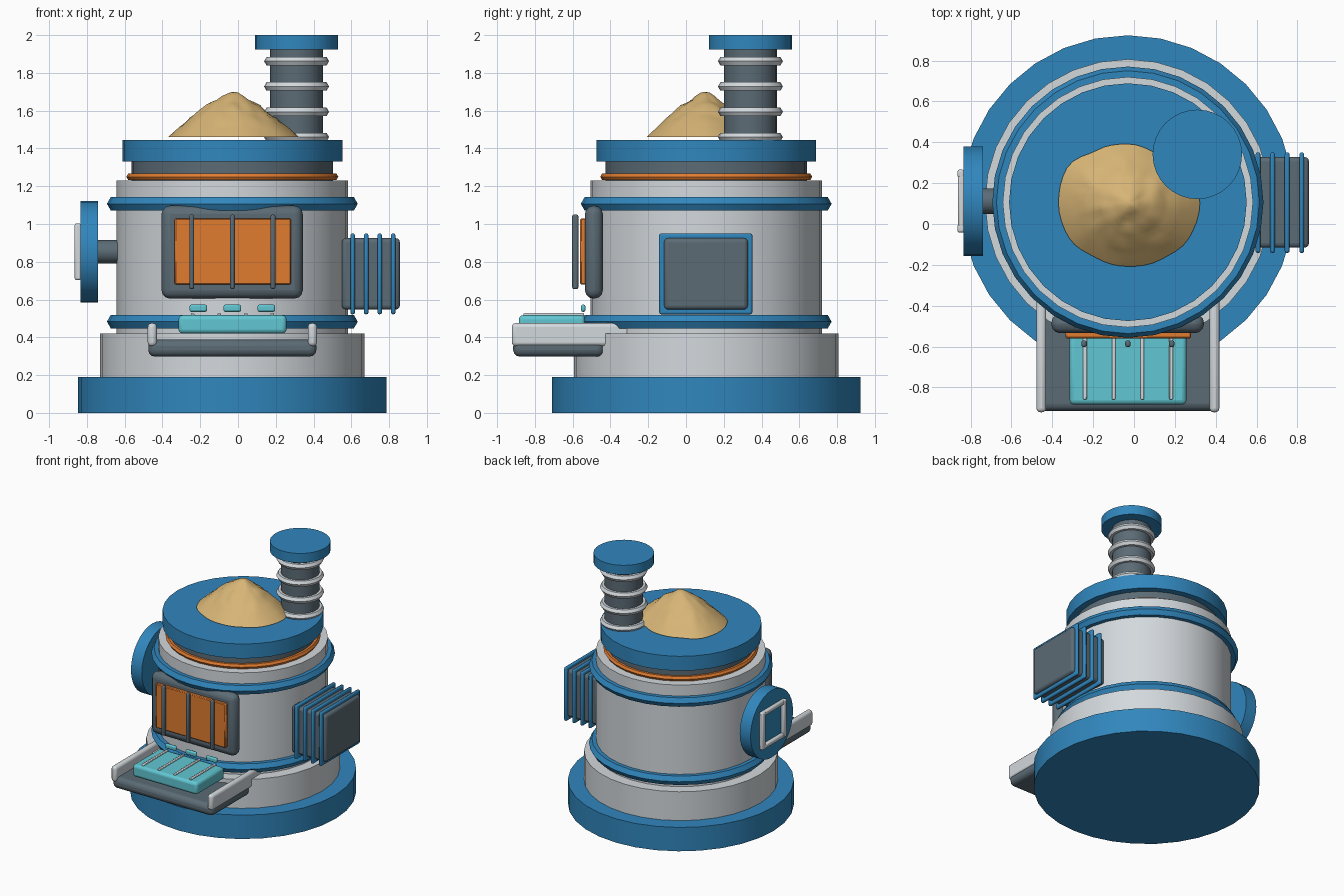
import bpy, bmesh, math
from mathutils import Vector, noise

if "Cube" in bpy.data.objects:
    bpy.data.objects.remove(bpy.data.objects["Cube"])

CX, CY = -0.03, 0.107


def mat(name, rgb):
    m = bpy.data.materials.new(name)
    m.diffuse_color = (*rgb, 1)
    m.use_nodes = True
    m.node_tree.nodes["Principled BSDF"].inputs["Base Color"].default_value = m.diffuse_color
    return m


BLUE = mat("blue", (0.03, 0.24, 0.51))
DARK = mat("slate", (0.105, 0.147, 0.178))
LIGHT = mat("pale_grey", (0.65, 0.69, 0.72))
ORANGE = mat("orange", (0.75, 0.2, 0.03))
CYAN = mat("cyan", (0.12, 0.57, 0.65))
SAND = mat("sand", (0.68, 0.46, 0.18))


def finish(ob, name, m, angle=30):
    ob.name = name
    ob.data.materials.append(m)
    bpy.context.view_layer.objects.active = ob
    ob.select_set(True)
    bpy.ops.object.shade_smooth_by_angle(angle=math.radians(angle))
    ob.select_set(False)
    return ob


def cyl(name, m, x, y, r, z0, z1, n=32):
    bpy.ops.mesh.primitive_cylinder_add(vertices=n, radius=r, depth=z1 - z0,
                                        location=(x, y, (z0 + z1) / 2))
    return finish(bpy.context.object, name, m)


def cyl_x(name, m, y, z, r, x0, x1, n=32):
    bpy.ops.mesh.primitive_cylinder_add(vertices=n, radius=r, depth=x1 - x0,
                                        location=((x0 + x1) / 2, y, z),
                                        rotation=(0, math.pi / 2, 0))
    return finish(bpy.context.object, name, m)


def ring(name, m, x, y, z, major, minor, n=32, k=6):
    bpy.ops.mesh.primitive_torus_add(major_segments=n, minor_segments=k,
                                     major_radius=major, minor_radius=minor,
                                     location=(x, y, z))
    return finish(bpy.context.object, name, m)


def box(name, m, xs, ys, zs, bevel=0.0, seg=3):
    bpy.ops.mesh.primitive_cube_add(size=1)
    ob = bpy.context.object
    lo, hi = Vector((xs[0], ys[0], zs[0])), Vector((xs[1], ys[1], zs[1]))
    for v in ob.data.vertices:
        v.co = v.co * (hi - lo)
    ob.location = (lo + hi) / 2
    if bevel:
        b = ob.modifiers.new("bevel", 'BEVEL')
        b.width, b.segments = bevel, seg
    return finish(ob, name, m, 40)


# Stacked round body
cyl("base", BLUE, CX, CY, 0.817, 0, 0.19)
cyl("lower_tier", LIGHT, CX, CY, 0.70, 0.18, 0.42)
cyl("body", LIGHT, CX, CY, 0.613, 0.41, 1.23)
cyl("neck", DARK, CX, CY, 0.553 - 0.02, 1.22, 1.34)
cyl("lid", BLUE, CX, CY, 0.582, 1.33, 1.445)
for i, z in enumerate((0.483, 1.107)):
    ring(f"body_band_{i}", BLUE, CX, CY, z, 0.623, 0.041)
ring("neck_band", ORANGE, CX, CY, 1.25, 0.54, 0.021)

# Chimney
PX, PY = 0.31, 0.341
cyl("chimney_pipe", DARK, PX, PY, 0.14, 1.44, 1.93, 24)
cyl("chimney_cap", BLUE, PX, PY, 0.219, 1.925, 2.0)
for i in range(4):
    ring(f"chimney_ring_{i}", LIGHT, PX, PY, 1.46 + 0.134 * i, 0.146, 0.026, 24)

# Mound of grain on the lid
outline = [.353, .33, .28, .29, .30, .345, .34, .335, .31, .31, .32, .345]
N, R = 48, 12
bm = bmesh.new()
peak = bm.verts.new((0, 0, 0.24))
rings = []
for j in range(1, R + 1):
    t, row = j / R, []
    for i in range(N):
        f = i * 12 / N
        k, u = int(f), f % 1
        u = u * u * (3 - 2 * u)
        edge = outline[k] * (1 - u) + outline[(k + 1) % 12] * u
        a = 2 * math.pi * i / N
        p = Vector((math.cos(a), math.sin(a), 0)) * edge * t
        bump = noise.noise(p * 18 + Vector((3, 7, 1))) * 0.012 * min(1, 3 * (1 - t))
        p.z = 0.24 * (1 - t ** 1.3) + bump
        row.append(bm.verts.new(p))
    rings.append(row)
for i in range(N):
    i2 = (i + 1) % N
    bm.faces.new((peak, rings[0][i], rings[0][i2]))
    for a, b in zip(rings, rings[1:]):
        bm.faces.new((a[i], b[i], b[i2], a[i2]))
bm.faces.new(rings[-1][::-1])
me = bpy.data.meshes.new("grain_mound")
bm.to_mesh(me)
bm.free()
mound = bpy.data.objects.new("grain_mound", me)
bpy.context.collection.objects.link(mound)
mound.location = (CX, CY - 0.005, 1.46)
finish(mound, "grain_mound", SAND, 40)

# Front window with bars
box("window_frame", DARK, (-0.405, 0.343), (-0.535, -0.44), (0.605, 1.097), 0.045)
box("window_panel", ORANGE, (-0.335, 0.28), (-0.56, -0.52), (0.68, 1.03), 0.006, 1)
for i, x in enumerate((-0.245, -0.03, 0.185)):
    box(f"window_bar_{i}", DARK, (x - 0.013, x + 0.013), (-0.603, -0.57),
        (0.655, 1.05), 0.01, 2)

# Front tray, side rails, pad, slats and tabs
box("tray", DARK, (-0.475, 0.415), (-0.915, -0.434), (0.298, 0.388), 0.035)
for s, n in ((-1, "left"), (1, "right")):
    x = CX + s * 0.424
    box(f"tray_rail_{n}", LIGHT, (x - 0.024, x + 0.024), (-0.922, -0.3),
        (0.353, 0.475), 0.02)
box("tray_pad", CYAN, (-0.315, 0.257), (-0.885, -0.535), (0.42, 0.517), 0.022)
for i in range(4):
    x = -0.24 + 0.1405 * i
    box(f"pad_slat_{i}", LIGHT, (x - 0.009, x + 0.009), (-0.86, -0.54),
        (0.512, 0.528), 0.005, 2)
for i in range(3):
    x = CX + (i - 1) * 0.18
    box(f"pad_tab_{i}", CYAN, (x - 0.047, x + 0.047), (-0.556, -0.532),
        (0.535, 0.573), 0.01, 2)

# Side wheel with a square grip
WY, WZ = 0.112, 0.853
cyl_x("wheel_axle", DARK, WY, WZ, 0.063, -0.75, -0.6, 24)
cyl_x("wheel", BLUE, WY, WZ, 0.268, -0.835, -0.74)
for s in (-1, 1):
    y, z = WY + s * 0.134, WZ + s * 0.132
    box(f"grip_upright_{s}", LIGHT, (-0.865, -0.83), (y - 0.02, y + 0.02),
        (WZ - 0.15, WZ + 0.15), 0.01, 2)
    box(f"grip_crossbar_{s}", LIGHT, (-0.862, -0.83), (WY - 0.135, WY + 0.135),
        (z - 0.018, z + 0.018), 0.01, 2)

# Finned cooler on the right side
box("cooler_block", DARK, (0.55, 0.857), (-0.116, 0.328), (0.547, 0.925), 0.022)
for i in range(4):
    x = 0.607 + 0.0715 * i
    box(f"cooler_fin_{i}", BLUE, (x - 0.012, x + 0.012), (-0.142, 0.351),
        (0.522, 0.95), 0.01, 2)
